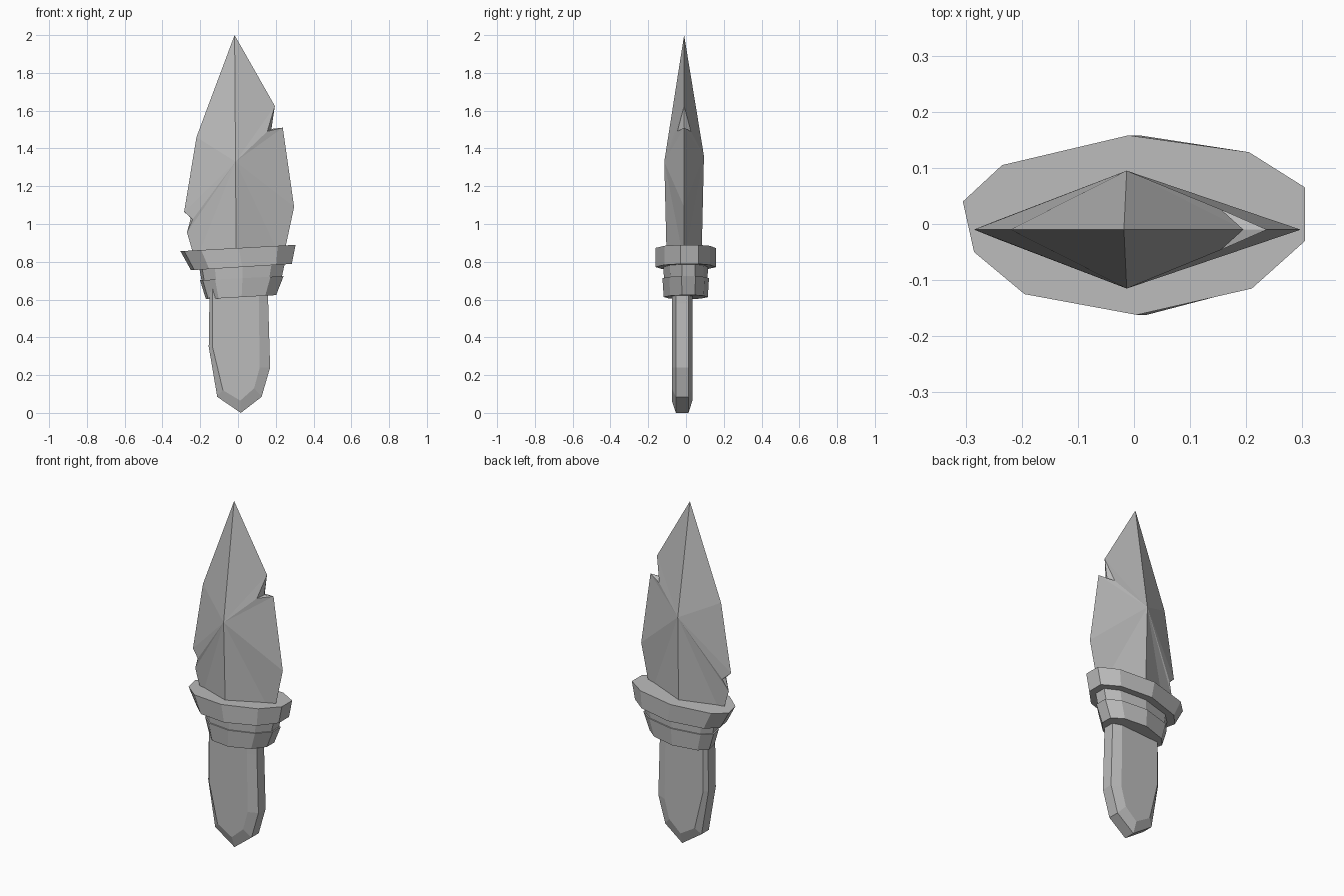
import bpy
import bmesh

cube = bpy.data.objects.get("Cube")
if cube:
    bpy.data.objects.remove(cube)

stone = bpy.data.materials.new("stone grey")
stone.use_nodes = True
colour = (0.5, 0.5, 0.5, 1)
stone.diffuse_color = colour
stone.node_tree.nodes["Principled BSDF"].inputs["Base Color"].default_value = colour


def finish(name, bm):
    bmesh.ops.recalc_face_normals(bm, faces=bm.faces)
    mesh = bpy.data.meshes.new(name)
    bm.to_mesh(mesh)
    bm.free()
    mesh.materials.append(stone)
    obj = bpy.data.objects.new(name, mesh)
    bpy.context.collection.objects.link(obj)
    return obj


def loft(name, rings):
    """Closed solid through rings of equal point count."""
    bm = bmesh.new()
    loops = [[bm.verts.new(p) for p in ring] for ring in rings]
    for a, b in zip(loops, loops[1:]):
        for i in range(len(a)):
            j = (i + 1) % len(a)
            bm.faces.new((a[i], a[j], b[j], b[i]))
    bm.faces.new(loops[0])
    bm.faces.new(loops[-1])
    return finish(name, bm)


# Handle: flat slab with bevelled rim and pointed butt
outer = [(0.16, 0.68), (0.16, 0.58), (0.17, 0.24), (0.125, 0.085), (0.015, 0.0),
         (-0.11, 0.085), (-0.155, 0.35), (-0.15, 0.68)]
inner = [(0.11, 0.68), (0.11, 0.58), (0.115, 0.24), (0.085, 0.13), (0.012, 0.065),
         (-0.08, 0.12), (-0.135, 0.35), (-0.135, 0.68)]
layers = [(-0.075, inner), (-0.054, outer), (0.013, outer), (0.034, inner)]
loft("handle", [[(x, y, z) for x, z in line] for y, line in layers])

# Guard: tilted ten-sided collars, each flaring upward
section = [(0.305, 0.065), (0.305, -0.03), (0.21, -0.115), (0.005, -0.162),
           (-0.195, -0.125), (-0.285, -0.05), (-0.305, 0.04), (-0.235, 0.105),
           (-0.01, 0.158), (0.205, 0.128)]


def collar(name, levels, slope):
    # each level: height, centre x, x scale, y scale
    loft(name, [[(cx + x * sx, y * sy, z + slope * x) for x, y in section]
                for z, cx, sx, sy in levels])


collar("guard_rim", [(0.772, 0.018, 0.875, 1.0), (0.873, 0.0, 1.0, 1.0)], 0.055)
collar("guard_middle", [(0.70, 0.02, 0.69, 0.72), (0.79, 0.022, 0.75, 0.74)], 0.045)
collar("guard_base", [(0.613, 0.016, 0.61, 0.73), (0.713, 0.02, 0.725, 0.77)], 0.035)

# Blade: rim points are x, z, half thickness, and shift of the cut's centre.
# Points with thickness open the rim: two chips and the hidden root.
MID = -0.01
rim = [(-0.018, 2.0, 0, 0), (0.195, 1.625, 0, 0), (0.155, 1.49, 0.036, 0.022),
       (0.237, 1.51, 0, 0), (0.297, 1.09, 0, 0), (0.235, 0.80, 0, 0),
       (-0.01, 0.80, 0.092, 0), (-0.225, 0.80, 0, 0), (-0.27, 0.955, 0, 0),
       (-0.24, 1.025, 0.018, -0.01), (-0.285, 1.065, 0, 0), (-0.22, 1.46, 0, 0)]
bm = bmesh.new()
front, back = [], []
for x, z, half, shift in rim:
    f = bm.verts.new((x, MID - half, z))
    front.append(f)
    back.append(bm.verts.new((x, MID + half, z)) if half else f)

# Faceted sides fan out from a peak on each ridge
for side, y, z in ((front, -0.115, 1.33), (back, 0.095, 1.36)):
    peak = bm.verts.new((-0.013, y, z))
    for i in range(len(side)):
        bm.faces.new((peak, side[i - 1], side[i]))

# Close the chips and the root
for i, (x, z, half, shift) in enumerate(rim):
    if half:
        centre = bm.verts.new((x + shift, MID, z + abs(shift) * 0.6))
        for edge in (front[i - 1], front[i + 1]):
            bm.faces.new((edge, front[i], centre))
            bm.faces.new((edge, back[i], centre))
finish("blade", bm)
